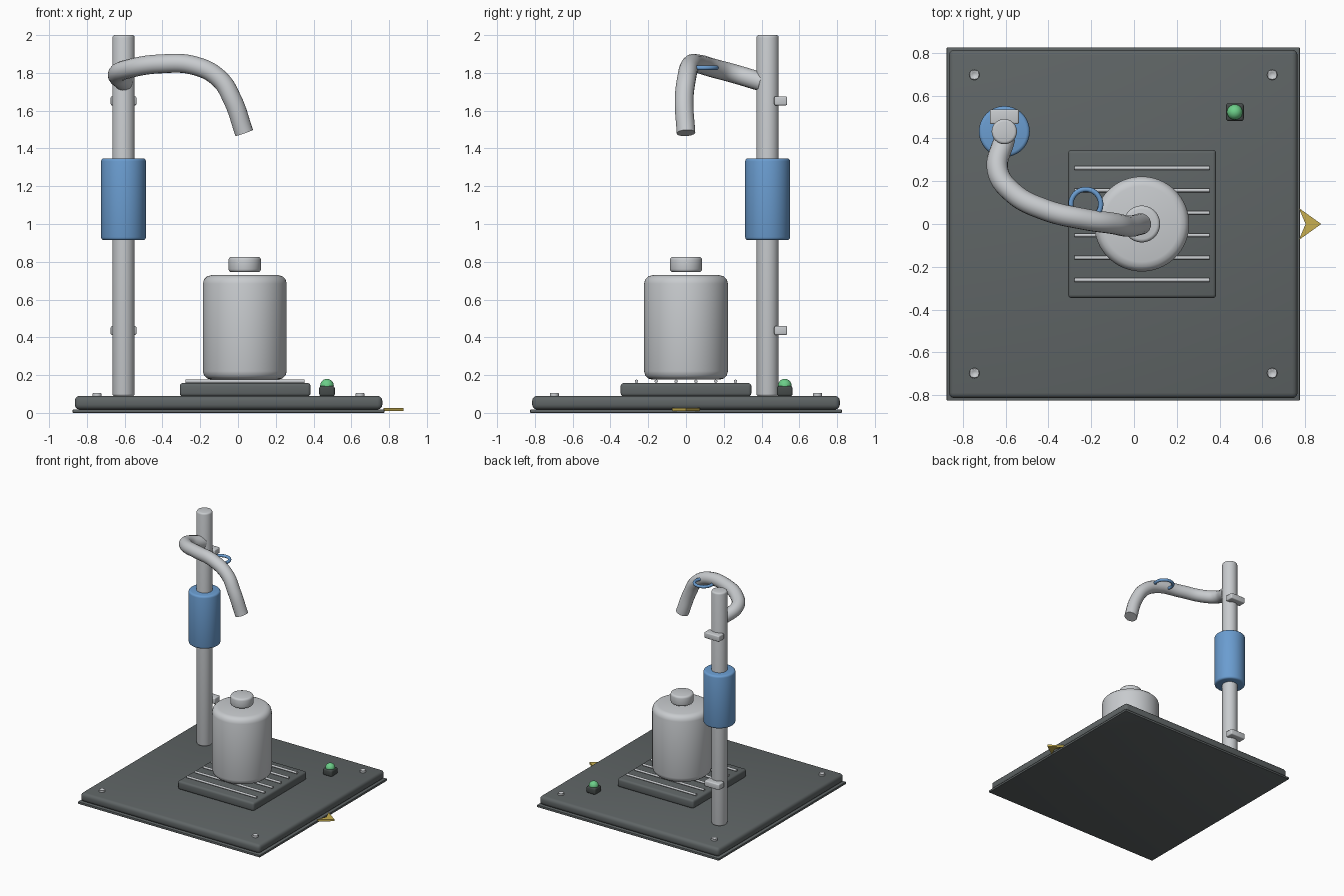
import bpy, bmesh, math

if "Cube" in bpy.data.objects:
    bpy.data.objects.remove(bpy.data.objects["Cube"])


def material(name, rgb):
    m = bpy.data.materials.new(name)
    m.diffuse_color = (*rgb, 1)
    m.use_nodes = True
    m.node_tree.nodes["Principled BSDF"].inputs["Base Color"].default_value = m.diffuse_color
    return m


DARK = material("dark_grey", (0.115, 0.13, 0.132))
BLACK = material("charcoal", (0.06, 0.07, 0.068))
SILVER = material("light_grey", (0.58, 0.60, 0.62))
BLUE = material("blue", (0.145, 0.335, 0.63))
GREEN = material("green", (0.15, 0.62, 0.25))
YELLOW = material("yellow", (0.58, 0.43, 0.08))


def finish(name, mat, bevel=0, segments=3):
    ob = bpy.context.object
    ob.name = name
    ob.data.materials.clear()
    ob.data.materials.append(mat)
    if bevel:
        mod = ob.modifiers.new("rounding", 'BEVEL')
        mod.width, mod.segments = bevel, segments
        mod.limit_method = 'ANGLE'
        mod.angle_limit = math.radians(40)
        bpy.ops.object.modifier_apply(modifier=mod.name)
    bpy.ops.object.shade_smooth_by_angle(angle=math.radians(35))
    return ob


def box(name, mat, x, y, z, bevel=0):
    """Box from (min, max) pairs on each axis."""
    spans = (x, y, z)
    bpy.ops.mesh.primitive_cube_add(size=1, location=[sum(s) / 2 for s in spans])
    bpy.context.object.scale = [s[1] - s[0] for s in spans]
    bpy.ops.object.transform_apply(location=False, rotation=False, scale=True)
    return finish(name, mat, bevel)


def cylinder(name, mat, x, y, r, z0, z1, bevel=0, sides=48):
    bpy.ops.mesh.primitive_cylinder_add(vertices=sides, radius=r, depth=z1 - z0,
                                        location=(x, y, (z0 + z1) / 2))
    return finish(name, mat, bevel)


# Base: thin foot plate with a rounded slab on top
box("foot_plate", DARK, (-0.875, 0.775), (-0.825, 0.825), (0, 0.018), 0.003)
box("base_slab", DARK, (-0.864, 0.764), (-0.814, 0.814), (0.018, 0.09), 0.025)

# Corner screws with a sunken socket
for sx in (-0.746, 0.646):
    for sy in (-0.697, 0.697):
        ob = cylinder("corner_screw", SILVER, sx, sy, 0.024, 0.085, 0.105, 0.005, 24)
        bm = bmesh.new()
        bm.from_mesh(ob.data)
        top = max(bm.faces, key=lambda f: f.calc_center_median().z)
        bmesh.ops.inset_region(bm, faces=[top], thickness=0.008)
        bmesh.ops.translate(bm, verts=top.verts, vec=(0, 0, -0.008))
        bm.to_mesh(ob.data)
        bm.free()

# Tray with six raised rods
box("tray", DARK, (-0.308, 0.384), (-0.346, 0.346), (0.088, 0.158), 0.016)
for i in range(6):
    bpy.ops.mesh.primitive_cylinder_add(
        vertices=16, radius=0.009, depth=0.63, rotation=(0, math.pi / 2, 0),
        location=(0.038, -0.262 + i * 0.1048, 0.167))
    finish("tray_rod", SILVER)

# Container and its lid
cylinder("container", SILVER, 0.036, 0, 0.222, 0.176, 0.729, 0.045, 64)
cylinder("container_lid", SILVER, 0.036, 0, 0.086, 0.745, 0.826, 0.016)

# Column, sleeve and rear brackets
PX, PY = -0.606, 0.432
cylinder("column", SILVER, PX, PY, 0.059, 0.088, 2.0, 0.013)
cylinder("sleeve", BLUE, PX, PY, 0.119, 0.914, 1.348, 0.016)
for z in (0.436, 1.652):
    box("rear_bracket", SILVER, (PX - 0.068, PX + 0.068), (0.467, 0.536),
        (z - 0.024, z + 0.024), 0.008)

# Curved spout arm
path = [(-0.605, 0.40, 1.752), (-0.637, 0.25, 1.797), (-0.565, 0.145, 1.825),
        (-0.42, 0.068, 1.847), (-0.23, 0.022, 1.838), (-0.10, 0.003, 1.77),
        (-0.03, -0.010, 1.66), (0.033, 0.0, 1.482)]
cu = bpy.data.curves.new("spout_arm", 'CURVE')
cu.dimensions = '3D'
cu.bevel_depth = 0.05
cu.bevel_resolution = 6
cu.resolution_u = 10
cu.use_fill_caps = True
sp = cu.splines.new('BEZIER')
sp.bezier_points.add(len(path) - 1)
for p, co in zip(sp.bezier_points, path):
    p.co = co
    p.handle_left_type = p.handle_right_type = 'AUTO'
arm = bpy.data.objects.new("spout_arm", cu)
bpy.context.collection.objects.link(arm)
bpy.ops.object.select_all(action='DESELECT')
arm.select_set(True)
bpy.context.view_layer.objects.active = arm
bpy.ops.object.convert(target='MESH')
finish("spout_arm", SILVER)

# Hanging ring behind the arm
bpy.ops.mesh.primitive_torus_add(major_radius=0.07, minor_radius=0.012,
                                 major_segments=40, minor_segments=12,
                                 location=(-0.225, 0.092, 1.827))
finish("arm_ring", BLUE)

# Indicator lamp on its socket
box("lamp_socket", BLACK, (0.43, 0.513), (0.481, 0.564), (0.088, 0.142), 0.012)
bpy.ops.mesh.primitive_uv_sphere_add(segments=32, ring_count=16, radius=0.036,
                                     location=(0.471, 0.523, 0.144))
finish("lamp", GREEN)

# Direction marker: a notched arrowhead on the right edge
bm = bmesh.new()
outline = [(0.77, -0.075), (0.875, 0), (0.77, 0.075), (0.802, 0)]
face = bm.faces.new([bm.verts.new((x, y, 0.010)) for x, y in outline])
ext = bmesh.ops.extrude_face_region(bm, geom=[face])
bmesh.ops.translate(bm, vec=(0, 0, 0.016),
                    verts=[v for v in ext["geom"] if isinstance(v, bmesh.types.BMVert)])
bmesh.ops.recalc_face_normals(bm, faces=bm.faces)
me = bpy.data.meshes.new("direction_marker")
bm.to_mesh(me)
bm.free()
me.materials.append(YELLOW)
bpy.context.collection.objects.link(bpy.data.objects.new("direction_marker", me))
